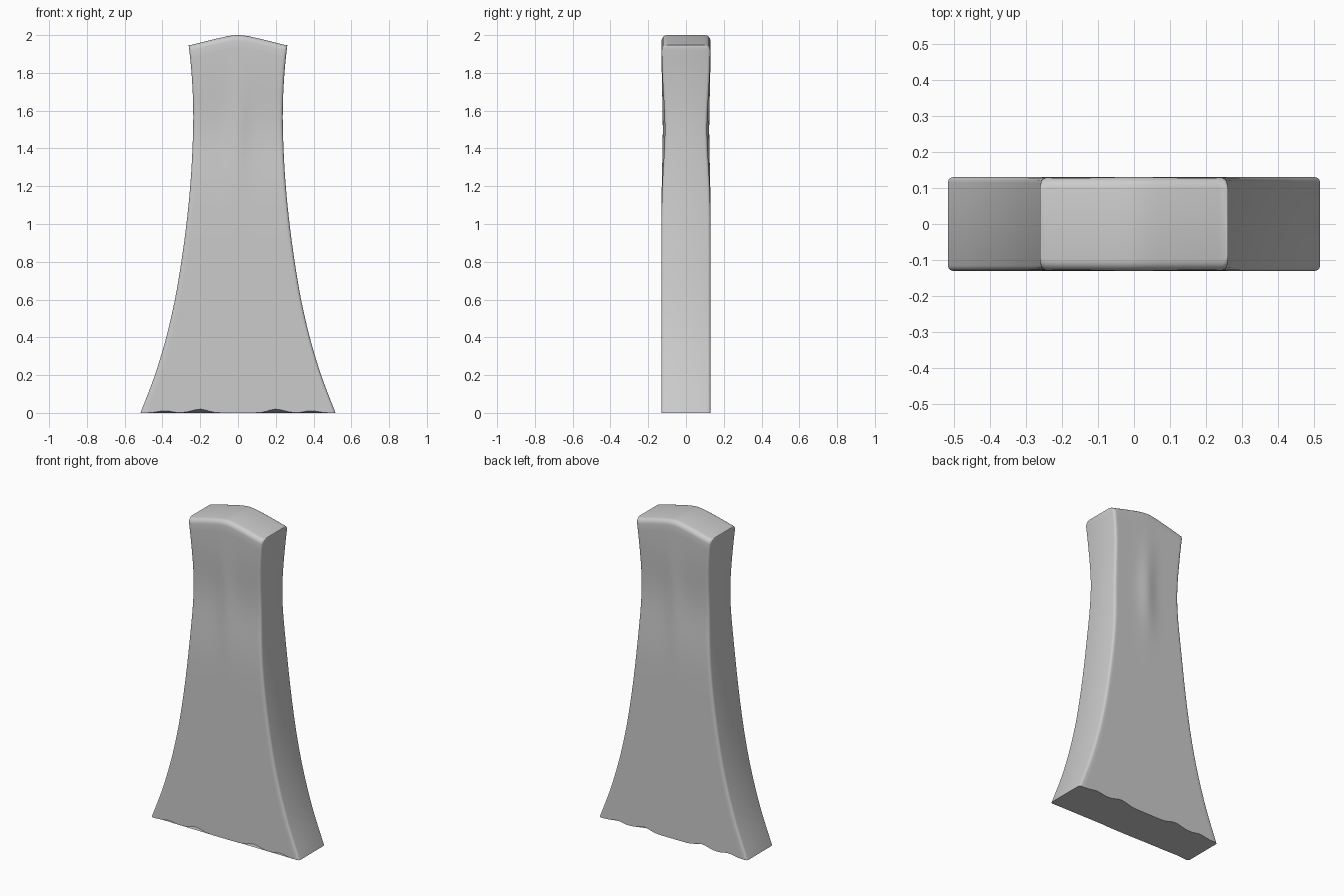
import bpy, bmesh
from math import sin, cos, pi, exp, radians

if "Cube" in bpy.data.objects:
    bpy.data.objects.remove(bpy.data.objects["Cube"])

# half width every 0.2 of height
WIDTHS = [.516, .44, .38, .334, .30, .273, .253, .241, .237, .246, .267]
N = 40        # columns over the face
R = 0.015     # vertical edge rounding
TOP_R = 0.03  # rounding of the top front and back edges


def width(z):
    # Catmull-Rom through the profile
    f = min(max(z / .2, 0), 9.999)
    i, t = int(f), f - int(f)
    p = lambda k: WIDTHS[k] if 0 <= k <= 10 else (
        2 * WIDTHS[0] - WIDTHS[1] if k < 0 else 2 * WIDTHS[10] - WIDTHS[9])
    a, b, c, d = p(i - 1), p(i), p(i + 1), p(i + 2)
    return b + .5 * t * (c - a + t * (2*a - 5*b + 4*c - d + t * (3*(b - c) + d - a)))


def top(u):
    # shallow rounded peak
    return 2.0 - 0.052 * ((u * u + .04) ** .5 - .2) / (1.04 ** .5 - .2)


def bottom(x):
    # wavy foot edge
    a = abs(x)
    return .02 * exp(-((a - .21) / .06) ** 2) + .012 * exp(-((a - .4) / .05) ** 2)


def depth(u, z):
    # waisted faces with a soft central ridge
    waist = exp(-((z - 1.5) / .25) ** 2)
    return .13 - waist * (.018 - .011 * exp(-(u / .25) ** 2))


# half of the section: front line, then two right-hand corners
half = [(-1 + 2 * i / N, 0, -1, -1) for i in range(N + 1)]
half += [(1, cos(radians(a)), -1, sin(radians(a))) for a in (-60, -30, 0)]
half += [(1, cos(radians(a)), 1, sin(radians(a))) for a in (0, 30, 60)]
section = half + [(-u, -c, -s, -v) for u, c, s, v in half]
M = len(half)

# rows of height, ending with the rounded top
rows = [(i / 48, 0, 0) for i in range(49)]
rows += [(1, TOP_R * (1 - cos(a)), TOP_R * sin(a)) for a in (pi/8, pi/4, 3*pi/8, pi/2)]

bm = bmesh.new()
rings = []
for t, inset, rise in rows:
    ring = []
    for u, c, s, v in section:
        lo, hi = bottom(u * .515), top(u) - TOP_R
        z = lo + (hi - lo) * t + rise
        h = depth(u, z) - inset
        x = u * (width(z) - R) + R * c
        y = s * (h - R) + R * v
        ring.append(bm.verts.new((x, y, z)))
    rings.append(ring)
for a, b in zip(rings, rings[1:]):
    for i in range(2 * M):
        j = (i + 1) % (2 * M)
        bm.faces.new((a[i], a[j], b[j], b[i]))

# foot and top caps
bm.faces.new(rings[0][::-1])
r = rings[-1]
for i in range(N):
    bm.faces.new((r[i], r[i + 1], r[M + N - i - 1], r[M + N - i]))
bm.faces.new(r[N:M + 1])
bm.faces.new(r[M + N:] + [r[0]])
bmesh.ops.recalc_face_normals(bm, faces=bm.faces)

mesh = bpy.data.meshes.new("flared_wedge")
bm.to_mesh(mesh)
bm.free()
wedge = bpy.data.objects.new("flared_wedge", mesh)
bpy.context.collection.objects.link(wedge)
bpy.context.view_layer.objects.active = wedge
wedge.select_set(True)
bpy.ops.object.shade_smooth_by_angle(angle=radians(35))
